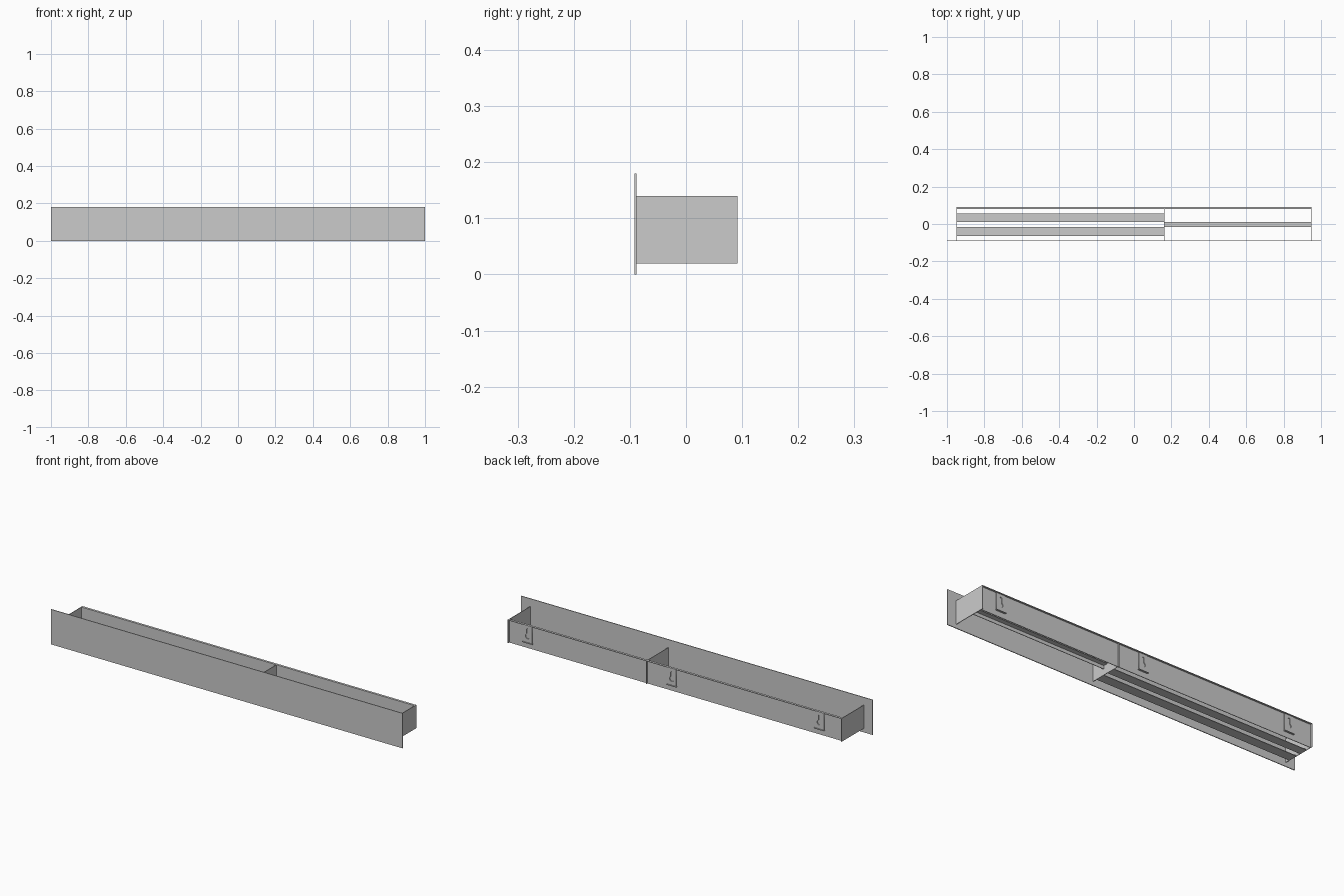
import bpy, math

if "Cube" in bpy.data.objects:
    bpy.data.objects.remove(bpy.data.objects["Cube"])

T = 0.003  # sheet thickness


def box(name, x0, x1, y0, y1, z0, z1):
    bpy.ops.mesh.primitive_cube_add(size=1, location=((x0 + x1) / 2, (y0 + y1) / 2, (z0 + z1) / 2))
    o = bpy.context.object
    o.name = name
    o.scale = (x1 - x0, y1 - y0, z1 - z0)
    bpy.ops.object.transform_apply(location=False, rotation=False, scale=True)
    return o


def keyhole_plate(name, x, y):
    # flat outline with a keyhole opening, extruded through its thickness
    r, s, zc, zt = 0.013, 0.006, 0.082, 0.115
    a0 = math.acos(s / r)
    hole = []
    for i in range(17):
        a = a0 - (math.pi + 2 * a0) * i / 16
        hole.append((r * math.cos(a), zc + r * math.sin(a)))
    hole += [(s * math.cos(a), zt + s * math.sin(a))
             for a in [math.pi * (1 - i / 8) for i in range(9)]]
    outline = [(-0.025, 0.05), (0.025, 0.05), (0.025, 0.136), (-0.025, 0.136)]
    cu = bpy.data.curves.new(name, 'CURVE')
    cu.dimensions = '2D'
    cu.fill_mode = 'BOTH'
    cu.extrude = 0.002
    for pts in (outline, hole):
        sp = cu.splines.new('POLY')
        sp.points.add(len(pts) - 1)
        for p, q in zip(sp.points, pts):
            p.co = (q[0], q[1], 0, 1)
        sp.use_cyclic_u = True
    tmp = bpy.data.objects.new(name + "_outline", cu)
    bpy.context.collection.objects.link(tmp)
    dg = bpy.context.evaluated_depsgraph_get()
    me = bpy.data.meshes.new_from_object(tmp.evaluated_get(dg))
    bpy.data.objects.remove(tmp)
    o = bpy.data.objects.new(name, me)
    bpy.context.collection.objects.link(o)
    o.rotation_euler = (math.pi / 2, 0, 0)
    o.location = (x, y, 0)


# front fascia
box("front_panel", -1, 1, -0.092, -0.088, 0, 0.18)

# back channel: web and outward top flange
box("back_web", -0.95, 0.95, 0.08, 0.08 + T, 0.02, 0.14)
box("back_top_flange", -0.95, 0.95, 0.08, 0.092, 0.14 - T, 0.14)

# end plates and divider
for name, x in (("left_end_plate", -0.95), ("divider", 0.16), ("right_end_plate", 0.95 - T)):
    box(name, x, x + T, -0.088, 0.092, 0.02, 0.14)

# two bottom rails in the long bay
box("rear_rail", -0.947, 0.16, 0.01, 0.055, 0.02, 0.02 + T)
box("front_rail", -0.947, 0.16, -0.065, -0.015, 0.02, 0.02 + T)

# angle strip in the short bay
box("strip_top", 0.163, 0.947, -0.015, 0.012, 0.07 - T, 0.07)
box("strip_side", 0.163, 0.947, -0.015, -0.015 + T, 0.05, 0.07 - T)

# keyhole hangers with a small foot
for i, x in enumerate((-0.82, 0.02, 0.84)):
    keyhole_plate(f"hanger_plate_{i}", x, 0.085)
    box(f"hanger_foot_{i}", x - 0.028, x + 0.028, 0.083, 0.092, 0.047, 0.05)
